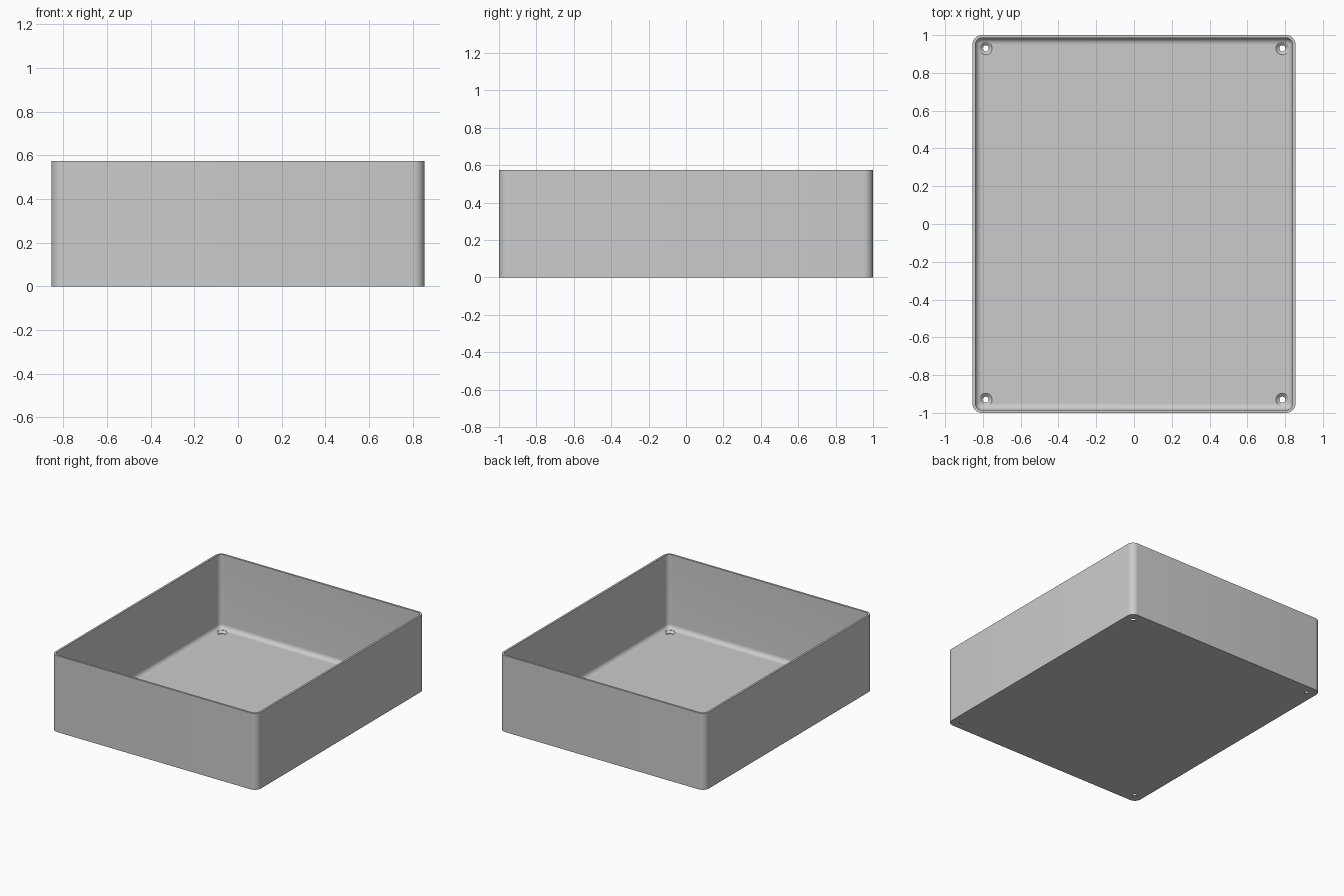
import bpy, bmesh, math

cube = bpy.data.objects.get("Cube")
if cube:
    bpy.data.objects.remove(cube, do_unlink=True)

HALF_X, HALF_Y, HEIGHT = 0.855, 1.0, 0.575
WALL, FLOOR, CORNER, FILLET = 0.015, 0.018, 0.05, 0.034
HOLE_X, HOLE_Y = 0.785, 0.93

grey = bpy.data.materials.new("plain grey")
grey.use_nodes = True
grey.diffuse_color = (0.6, 0.6, 0.6, 1)
grey.node_tree.nodes["Principled BSDF"].inputs["Base Color"].default_value = (0.6, 0.6, 0.6, 1)


def make_object(name, bm):
    bmesh.ops.recalc_face_normals(bm, faces=bm.faces)
    mesh = bpy.data.meshes.new(name)
    bm.to_mesh(mesh)
    bm.free()
    mesh.materials.append(grey)
    obj = bpy.data.objects.new(name, mesh)
    bpy.context.collection.objects.link(obj)
    return obj


def rounded_loop(bm, inset, z, steps=8):
    """Rounded rectangle of vertices, moved inward by inset."""
    radius = CORNER - inset
    loop = []
    for quarter, (sx, sy) in enumerate(((1, 1), (-1, 1), (-1, -1), (1, -1))):
        for i in range(steps + 1):
            a = math.pi / 2 * (quarter + i / steps)
            loop.append(bm.verts.new((sx * (HALF_X - CORNER) + radius * math.cos(a),
                                      sy * (HALF_Y - CORNER) + radius * math.sin(a), z)))
    return loop


def loft(bm, loops):
    """Skin successive loops and cap both ends."""
    for low, high in zip(loops, loops[1:]):
        n = len(low)
        for i in range(n):
            j = (i + 1) % n
            bm.faces.new((low[i], low[j], high[j], high[i]))
    bm.faces.new(loops[0])
    bm.faces.new(loops[-1])


# Open tray: outer wall, rim, inner wall, floor fillet
profile = [(0, 0), (0, HEIGHT), (WALL, HEIGHT)]
for i in range(9):
    a = math.pi / 2 * i / 8
    profile.append((WALL + FILLET * (1 - math.cos(a)), FLOOR + FILLET * (1 - math.sin(a))))
bm = bmesh.new()
loft(bm, [rounded_loop(bm, inset, z) for inset, z in profile])
tray = make_object("tray", bm)

# Countersunk screw holes in the four corners
bm = bmesh.new()
hole_profile = [(0.016, -0.05), (0.016, 0.003), (0.034, FLOOR), (0.034, 0.1)]
for sx in (-1, 1):
    for sy in (-1, 1):
        rings = []
        for radius, z in hole_profile:
            rings.append([bm.verts.new((sx * HOLE_X + radius * math.cos(math.tau * k / 32),
                                        sy * HOLE_Y + radius * math.sin(math.tau * k / 32), z))
                          for k in range(32)])
        loft(bm, rings)
cutter = make_object("screw_hole_cutter", bm)
cutter.hide_render = True
cutter.hide_set(True)

cut = tray.modifiers.new("screw_holes", "BOOLEAN")
cut.operation = "DIFFERENCE"
cut.solver = "EXACT"
cut.object = cutter
bpy.ops.object.select_all(action="DESELECT")
tray.select_set(True)
bpy.context.view_layer.objects.active = tray
bpy.ops.object.modifier_apply(modifier=cut.name)
bpy.data.objects.remove(cutter, do_unlink=True)
bpy.ops.object.shade_smooth_by_angle(angle=math.radians(30))
